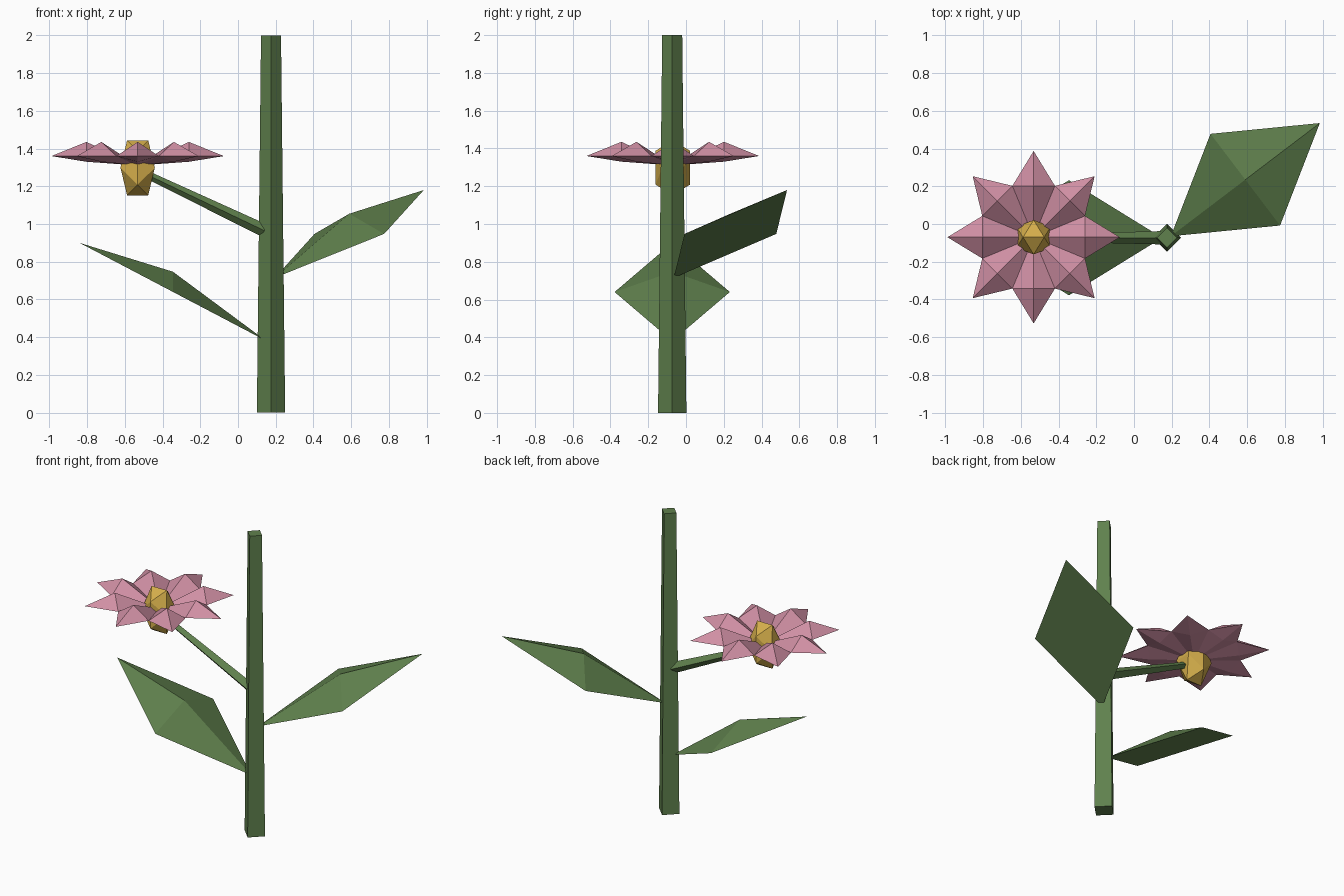
import bpy
import bmesh
from math import pi
from mathutils import Matrix, Vector

cube = bpy.data.objects.get("Cube")
if cube:
    bpy.data.objects.remove(cube)


def material(name, color):
    mat = bpy.data.materials.new(name)
    mat.use_nodes = True
    mat.diffuse_color = (*color, 1)
    mat.node_tree.nodes["Principled BSDF"].inputs["Base Color"].default_value = (*color, 1)
    return mat


green = material("leaf green", (0.117, 0.22, 0.075))
pink = material("petal pink", (0.63, 0.275, 0.37))
yellow = material("pollen yellow", (0.66, 0.42, 0.07))


def add_object(name, bm, mat):
    bmesh.ops.recalc_face_normals(bm, faces=bm.faces)
    mesh = bpy.data.meshes.new(name)
    bm.to_mesh(mesh)
    bm.free()
    mesh.materials.append(mat)
    obj = bpy.data.objects.new(name, mesh)
    bpy.context.collection.objects.link(obj)
    return obj


def faceted_solid(name, points, mat):
    """Low-poly solid wrapped around a few corner points."""
    bm = bmesh.new()
    for point in points:
        bm.verts.new(point)
    bmesh.ops.convex_hull(bm, input=bm.verts)
    return add_object(name, bm, mat)


def stalk(name, start, end, r_start, r_end):
    """Tapered square rod with its corners turned up and sideways."""
    start, end = Vector(start), Vector(end)
    axis = end - start
    side = Vector((0, 1, 0))
    up = side.cross(axis).normalized()
    points = [center + direction * sign * radius
              for center, radius in ((start, r_start), (end, r_end))
              for direction in (side, up) for sign in (1, -1)]
    return faceted_solid(name, points, green)


def leaf(name, base, tip):
    """Diamond leaf with a flat underside and a raised midrib."""
    base, tip = Vector(base), Vector(tip)
    middle = (base + tip) / 2
    side = (tip - base).cross(Vector((0, 0, 1))).normalized() * 0.305
    crest = middle + Vector((0, 0, 0.107))
    return faceted_solid(name, [base, tip, middle + side, middle - side, crest], green)


# Stem, flower stalk and leaves
stalk("main_stem", (0.175, -0.073, 0), (0.175, -0.073, 2), 0.075, 0.053)
stalk("flower_stalk", (0.14, -0.073, 0.965), (-0.5, -0.073, 1.27), 0.035, 0.02)
leaf("left_leaf", (0.195, -0.065, 0.715), (0.985, 0.535, 1.18))
leaf("right_leaf", (0.15, -0.073, 0.38), (-0.84, -0.073, 0.9))

# Ring of eight ridged petals
flower = Vector((-0.532, -0.07, 0))
petal = [(0.0, 0, 1.31), (0.457, 0, 1.36), (0.272, 0.113, 1.36),
         (0.272, -0.113, 1.36), (0.272, 0, 1.435), (0.272, 0, 1.33)]
for i in range(8):
    turn = Matrix.Rotation(i * pi / 4, 3, "Z")
    faceted_solid(f"petal_{i + 1}", [turn @ Vector(p) + flower for p in petal], pink)

# Stretched twenty-sided flower centre
short, long = 0.056, 0.091
stretch = 1.6
heart = flower + Vector((0, 0, 1.298))
corners = []
for a in (-1, 1):
    for b in (-1, 1):
        corners += [(a * short, 0, b * long * stretch),
                    (0, a * long, b * short * stretch),
                    (a * long, b * short, 0)]
faceted_solid("flower_centre", [heart + Vector(c) for c in corners], yellow)
